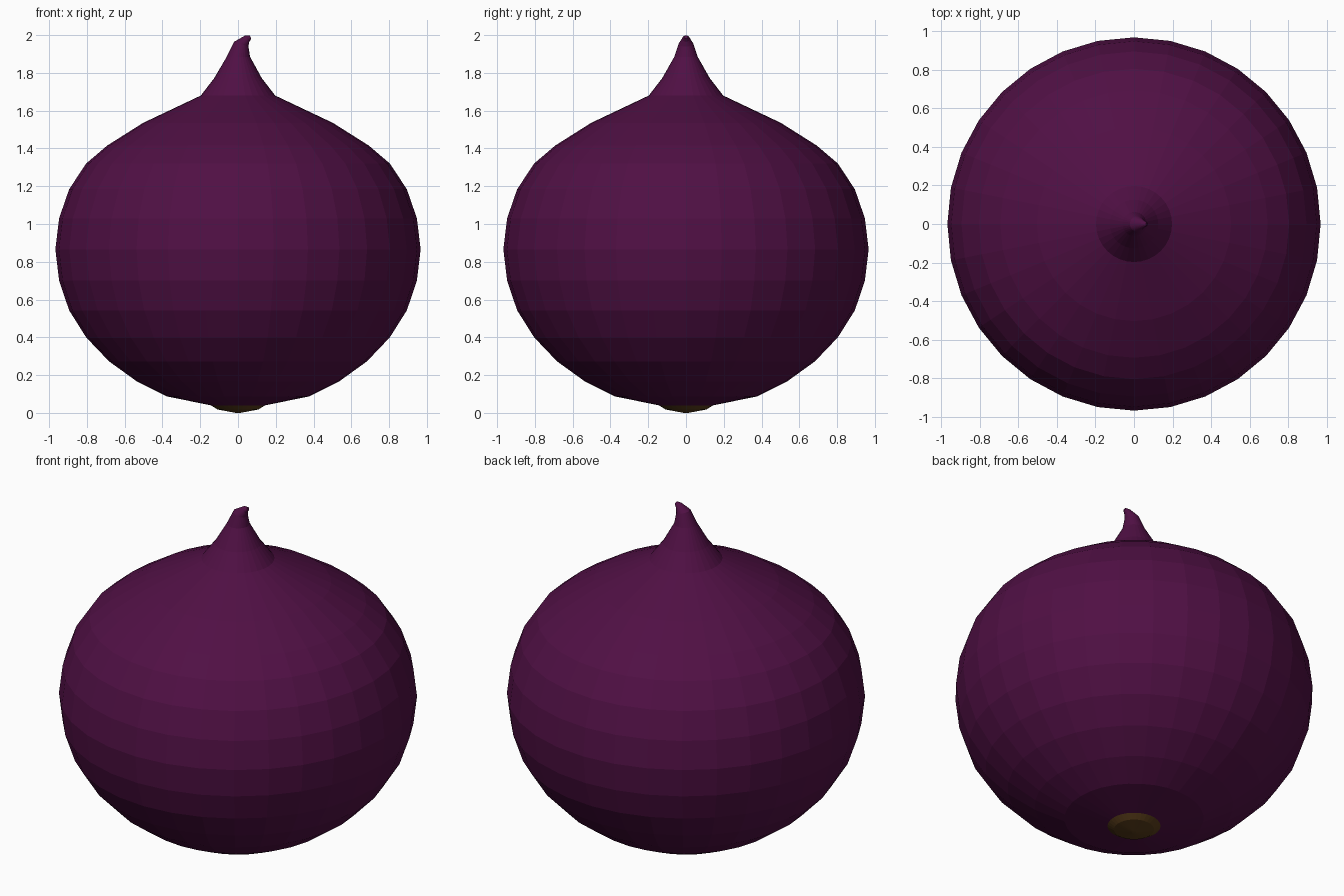
import bpy, bmesh, math

if "Cube" in bpy.data.objects:
    bpy.data.objects.remove(bpy.data.objects["Cube"])

SIDES = 32


def material(name, rgb):
    m = bpy.data.materials.new(name)
    m.diffuse_color = (*rgb, 1)
    m.use_nodes = True
    m.node_tree.nodes["Principled BSDF"].inputs["Base Color"].default_value = m.diffuse_color
    return m


def loft(name, rings, mat, cap_start=False, cap_end=False):
    """Skin rings given as (radius, z, x offset, tilt in degrees), from bottom to top."""
    bm = bmesh.new()
    loops = []
    for r, z, cx, tilt in rings:
        t = math.radians(tilt)
        loop = []
        for i in range(SIDES):
            a = 2 * math.pi * i / SIDES
            u, v = r * math.cos(a), r * math.sin(a)
            loop.append(bm.verts.new((cx + u * math.cos(t), v, z - u * math.sin(t))))
        loops.append(loop)
    for lo, hi in zip(loops, loops[1:]):
        for i in range(SIDES):
            j = (i + 1) % SIDES
            bm.faces.new((lo[i], lo[j], hi[j], hi[i]))
    if cap_start:
        bm.faces.new(loops[0][::-1])
    if cap_end:
        bm.faces.new(loops[-1])
    me = bpy.data.meshes.new(name)
    bm.to_mesh(me)
    bm.free()
    me.materials.append(mat)
    ob = bpy.data.objects.new(name, me)
    bpy.context.collection.objects.link(ob)
    return ob


purple = material("onion purple", (0.08, 0.005, 0.058))
brown = material("root brown", (0.10, 0.046, 0.010))

# Round bulb, from the root up to the neck
body = [(0.143, 0.04), (0.376, 0.087), (0.536, 0.167), (0.683, 0.273),
        (0.804, 0.40), (0.894, 0.543), (0.947, 0.70), (0.967, 0.866),
        (0.947, 1.03), (0.894, 1.184), (0.804, 1.32), (0.693, 1.415),
        (0.503, 1.535), (0.197, 1.68)]
loft("bulb_body", [(r, z, 0, 0) for r, z in body], purple)

# Pointed stem with its tip bent to the right
loft("stem_tip", [(0.197, 1.68, 0, 0), (0.126, 1.772, 0, 0), (0.062, 1.885, 0.002, 0),
                  (0.040, 1.952, 0.017, 18), (0.020, 1.981, 0.048, 55),
                  (0.010, 1.990, 0.066, 65)], purple, cap_end=True)

# Brown root plate underneath
loft("root_plate", [(0.012, 0.0, 0, 0), (0.108, 0.018, 0, 0), (0.143, 0.04, 0, 0)],
     brown, cap_start=True)
